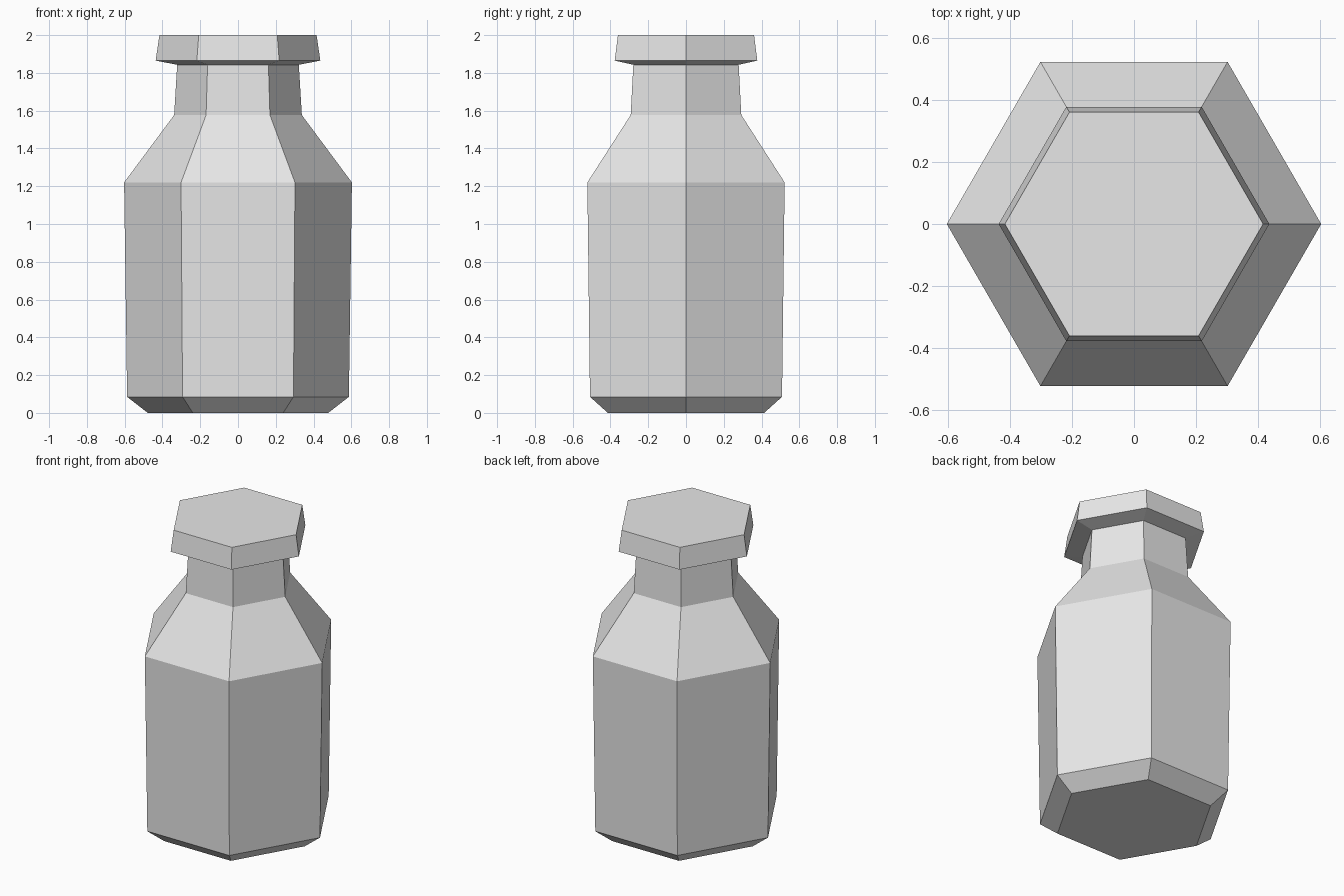
import bpy
import bmesh
from math import cos, sin, tau

SIDES = 6

cube = bpy.data.objects.get("Cube")
if cube:
    bpy.data.objects.remove(cube, do_unlink=True)

# One plain grey for the whole bottle
grey = bpy.data.materials.new("light_grey")
grey.use_nodes = True
colour = (0.8, 0.8, 0.8, 1)
grey.diffuse_color = colour
grey.node_tree.nodes["Principled BSDF"].inputs["Base Color"].default_value = colour


def hex_lathe(name, profile, cap_bottom=False, cap_top=False):
    """Sweep (radius, height) points around z as a flat-sided solid."""
    bm = bmesh.new()
    rings = [[bm.verts.new((r * cos(tau * i / SIDES), r * sin(tau * i / SIDES), z))
              for i in range(SIDES)] for r, z in profile]
    for low, high in zip(rings, rings[1:]):
        for i in range(SIDES):
            j = (i + 1) % SIDES
            bm.faces.new((low[i], low[j], high[j], high[i]))
    if cap_bottom:
        bm.faces.new(rings[0][::-1])
    if cap_top:
        bm.faces.new(rings[-1])
    mesh = bpy.data.meshes.new(name)
    bm.to_mesh(mesh)
    bm.free()
    mesh.materials.append(grey)
    obj = bpy.data.objects.new(name, mesh)
    bpy.context.collection.objects.link(obj)
    return obj


# Chamfered base, slightly flared body, sloped shoulder and neck
hex_lathe("bottle_body",
          [(0.478, 0), (0.587, 0.085), (0.603, 1.22), (0.338, 1.577), (0.322, 1.843)],
          cap_bottom=True)

# Overhanging lid that closes the neck
hex_lathe("bottle_lid", [(0.322, 1.843), (0.436, 1.865), (0.416, 2.0)], cap_top=True)
